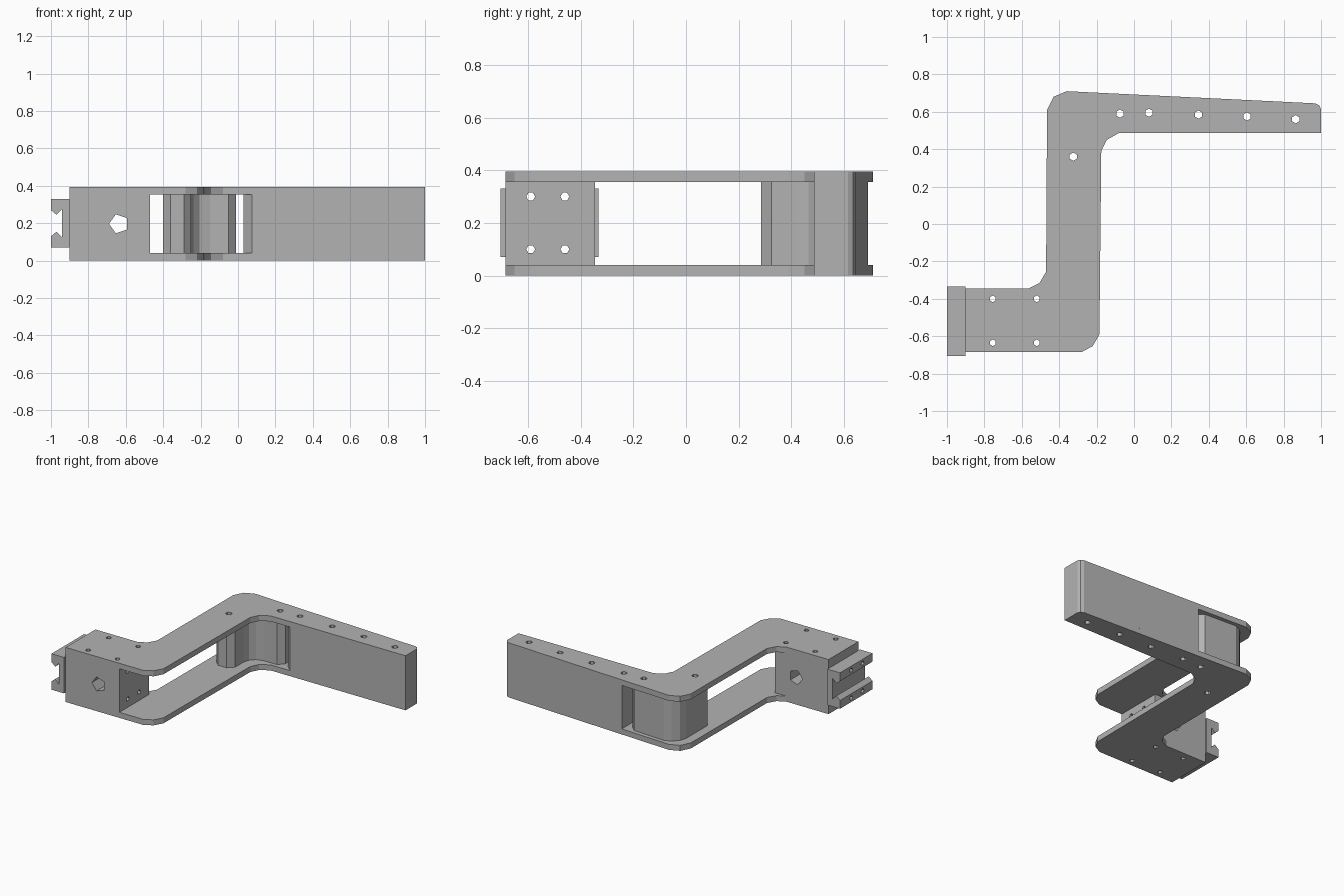
import bpy, bmesh, math
from mathutils import Matrix, Vector

cube = bpy.data.objects.get("Cube")
if cube:
    bpy.data.objects.remove(cube, do_unlink=True)

grey = bpy.data.materials.new("plain grey")
grey.use_nodes = True
colour = (0.45, 0.45, 0.45, 1)
grey.diffuse_color = colour
grey.node_tree.nodes["Principled BSDF"].inputs["Base Color"].default_value = colour

HEIGHT, SKIN = 0.395, 0.04
INNER = HEIGHT - SKIN


def add_object(name, bm):
    bmesh.ops.recalc_face_normals(bm, faces=bm.faces)
    mesh = bpy.data.meshes.new(name)
    bm.to_mesh(mesh)
    bm.free()
    mesh.materials.append(grey)
    obj = bpy.data.objects.new(name, mesh)
    bpy.context.collection.objects.link(obj)
    return obj


def prism(name, outline, low, high, axis="z"):
    """Extrude an outline along z, or an (x, z) outline along y."""
    bm = bmesh.new()
    place = (lambda a, b: (a, b, low)) if axis == "z" else (lambda a, b: (a, low, b))
    face = bm.faces.new([bm.verts.new(place(a, b)) for a, b in outline])
    grown = bmesh.ops.extrude_face_region(bm, geom=[face])["geom"]
    shift = Vector((0, 0, high - low)) if axis == "z" else Vector((0, high - low, 0))
    bmesh.ops.translate(bm, vec=shift, verts=[v for v in grown if isinstance(v, bmesh.types.BMVert)])
    return add_object(name, bm)


def drills(name, centres, radius, sides, rotation):
    """One cutter made of long rods through the given centres."""
    bm = bmesh.new()
    for c in centres:
        bmesh.ops.create_cone(bm, cap_ends=True, segments=sides, radius1=radius,
                              radius2=radius, depth=3,
                              matrix=Matrix.Translation(c) @ rotation)
    obj = add_object(name, bm)
    obj.hide_render = True
    return obj


# Drilled holes
block_y, block_x = (-0.635, -0.4), (-0.755, -0.52)
upright = Matrix.Identity(4)
sideways = Matrix.Rotation(math.pi / 2, 4, "Y")
block_drill = drills("block_drill", [(x, y, 0) for x in block_x for y in block_y], 0.018, 6, upright)
arm_drill = drills("arm_drill", [(-0.325, 0.36, 0), (-0.075, 0.59, 0), (0.08, 0.595, 0),
                                 (0.345, 0.585, 0), (0.605, 0.575, 0), (0.865, 0.56, 0)],
                   0.022, 6, upright)
clamp_drill = drills("clamp_drill", [(-1, y, z) for y in (-0.59, -0.46) for z in (0.1, 0.3)],
                     0.017, 6, sideways)
cross_drill = drills("cross_drill", [(-0.637, -0.5, 0.197)], 0.053, 5,
                     Matrix.Rotation(math.pi / 2, 4, "X") @ Matrix.Rotation(math.pi / 2, 4, "Z"))

# Bottom and top plates
plate = [(-0.9, -0.345), (-0.565, -0.345), (-0.505, -0.315), (-0.47, -0.255),
         (-0.465, 0.61), (-0.43, 0.68), (-0.36, 0.71), (0.97, 0.645),
         (0.99, 0.635), (1, 0.615), (1, 0.487), (-0.08, 0.487), (-0.145, 0.45), (-0.175, 0.39),
         (-0.185, -0.59), (-0.22, -0.652), (-0.28, -0.685), (-0.9, -0.685)]
bottom = prism("bottom_plate", plate, 0, SKIN)
top = prism("top_plate", plate, INNER, HEIGHT)

# Mounting block between the plates
block = prism("mounting_block", [(-0.9, -0.685), (-0.47, -0.685), (-0.47, -0.345), (-0.9, -0.345)],
              SKIN, INNER)

# Curved spacer in the elbow
spacer = prism("elbow_spacer", [(-0.36, 0.285), (-0.29, 0.285), (-0.25, 0.325), (-0.25, 0.42),
                                (-0.238, 0.465), (-0.205, 0.5), (-0.15, 0.515), (-0.05, 0.515),
                                (-0.01, 0.555), (-0.01, 0.625), (-0.05, 0.665), (-0.3, 0.678),
                                (-0.345, 0.66), (-0.385, 0.62), (-0.4, 0.57), (-0.4, 0.325)],
               SKIN, INNER)

# Tapered arm core
arm = prism("arm_core", [(0.075, 0.487), (1, 0.487), (1, 0.615), (0.99, 0.635), (0.97, 0.645),
                         (0.03, 0.691), (0.03, 0.53)], SKIN, INNER)

# Grooved rail clamp, mirrored about its middle height
mid = 0.2
half = [(-0.9, 0.13), (-1, 0.13), (-1, 0.07), (-0.97, 0.045), (-0.94, 0.075)]
clamp = prism("rail_clamp", [(x, mid + d) for x, d in half] +
              [(x, mid - d) for x, d in reversed(half)], -0.705, -0.333, "y")

# Cut the holes, then drop the cutters
cuts = {bottom: (block_drill, arm_drill), top: (block_drill, arm_drill),
        block: (block_drill, clamp_drill, cross_drill), spacer: (arm_drill,),
        arm: (arm_drill,), clamp: (clamp_drill,)}
for part, cutters in cuts.items():
    for cutter in cutters:
        mod = part.modifiers.new(cutter.name, "BOOLEAN")
        mod.operation = "DIFFERENCE"
        mod.solver = "EXACT"
        mod.object = cutter
    graph = bpy.context.evaluated_depsgraph_get()
    mesh = bpy.data.meshes.new_from_object(part.evaluated_get(graph))
    part.modifiers.clear()
    part.data = mesh
for cutter in (block_drill, arm_drill, clamp_drill, cross_drill):
    bpy.data.objects.remove(cutter, do_unlink=True)
